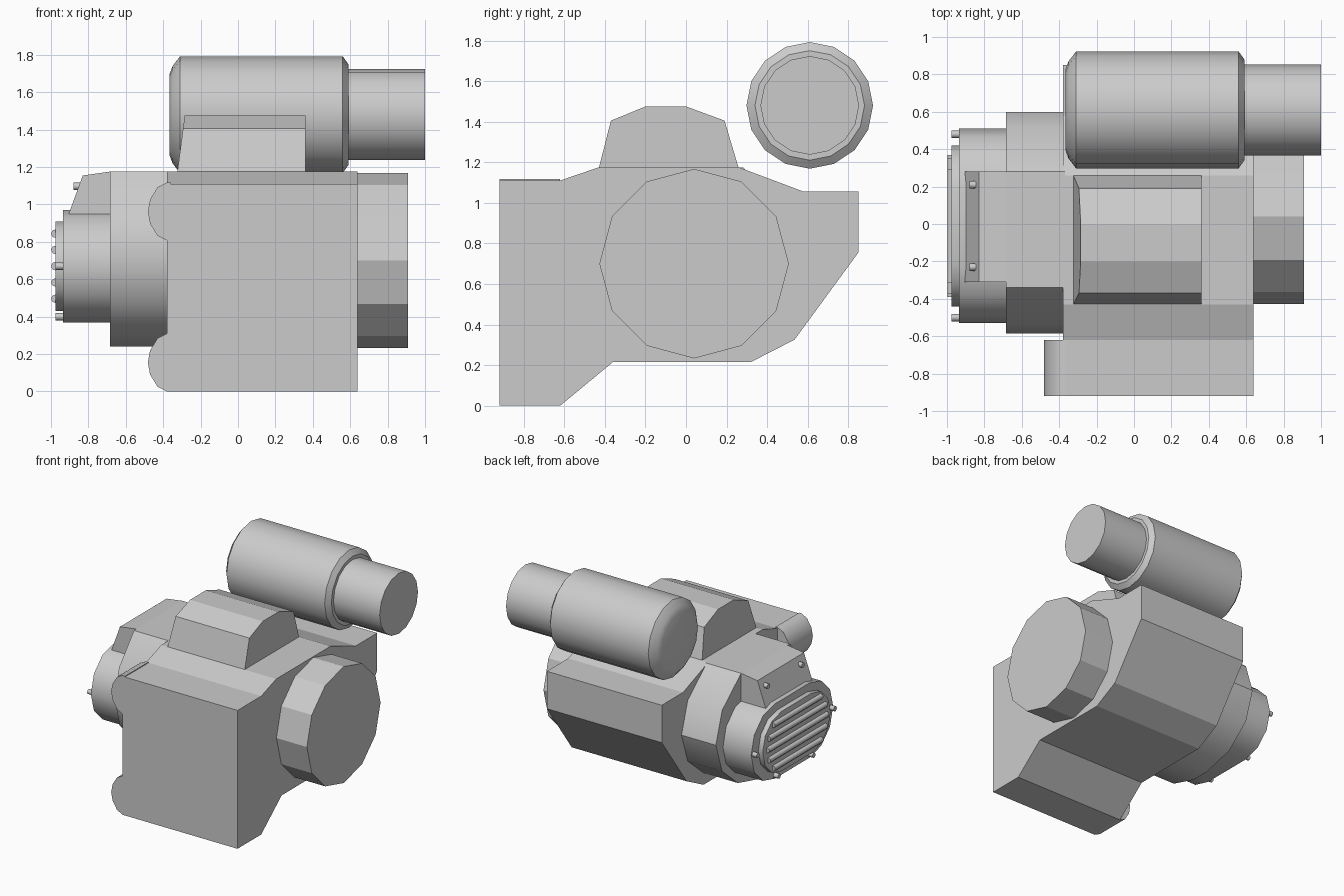
import bpy
import bmesh
from math import cos, sin, pi, radians, sqrt
from mathutils import Matrix

cube = bpy.data.objects.get("Cube")
if cube:
    bpy.data.objects.remove(cube, do_unlink=True)

grey = bpy.data.materials.new("plain grey")
grey.use_nodes = True
colour = (0.6, 0.6, 0.6, 1)
grey.diffuse_color = colour
grey.node_tree.nodes["Principled BSDF"].inputs["Base Color"].default_value = colour


def finish(name, bm, smooth=0):
    bmesh.ops.recalc_face_normals(bm, faces=bm.faces)
    mesh = bpy.data.meshes.new(name)
    bm.to_mesh(mesh)
    bm.free()
    mesh.materials.append(grey)
    obj = bpy.data.objects.new(name, mesh)
    bpy.context.collection.objects.link(obj)
    if smooth:
        bpy.ops.object.select_all(action="DESELECT")
        obj.select_set(True)
        bpy.context.view_layer.objects.active = obj
        bpy.ops.object.shade_smooth_by_angle(angle=radians(smooth))
    return obj


def prism(name, profile, a, b, axis="x", smooth=0, shift=None):
    """Extrude a profile along x (y, z points) or along y (x, z points)."""
    bm = bmesh.new()
    rings = []
    for t in (a, b):
        place = (lambda u, v: (t, u, v)) if axis == "x" else (lambda u, v: (u, t, v))
        rings.append([bm.verts.new(place(u, v)) for u, v in profile])
    for ring in rings:
        bm.faces.new(ring)
    n = len(profile)
    for i in range(n):
        j = (i + 1) % n
        bm.faces.new((rings[0][i], rings[0][j], rings[1][j], rings[1][i]))
    if shift:
        for v in rings[0]:
            v.co.x += shift(v.co.z)
    return finish(name, bm, smooth)


def lathe(name, profile, y, z, sides, smooth=0):
    """Revolve (x, radius) points around an axis parallel to x."""
    bm = bmesh.new()
    rings = [[bm.verts.new((x, y + r * cos(2 * pi * i / sides), z + r * sin(2 * pi * i / sides)))
              for i in range(sides)] for x, r in profile]
    for p, q in zip(rings, rings[1:]):
        for i in range(sides):
            j = (i + 1) % sides
            bm.faces.new((p[i], p[j], q[j], q[i]))
    bm.faces.new(rings[0])
    bm.faces.new(rings[-1])
    return finish(name, bm, smooth)


def stadium(half, r, y=-0.01, z=0.67, steps=6):
    """Oval with flat top and bottom and faceted round ends."""
    return [(y + side * (half + r * sin(pi * k / steps)), z + side * r * cos(pi * k / steps))
            for side in (1, -1) for k in range(steps + 1)]


# Main block with angled underside and shoulders
prism("main_body", [(-0.92, 0), (-0.62, 0), (-0.36, 0.215), (0.32, 0.215), (0.535, 0.325),
                    (0.85, 0.755), (0.85, 1.055), (0.58, 1.055), (0.26, 1.175),
                    (-0.43, 1.175), (-0.62, 1.11), (-0.92, 1.11)], -0.38, 0.64)

# Raised cover with a leaning end
prism("top_cover", [(-0.43, 1.17), (-0.37, 1.405), (-0.2, 1.475), (0, 1.475),
                    (0.19, 1.405), (0.26, 1.17)], -0.285, 0.36,
      shift=lambda z: -0.13 * (1.475 - z))

# Rounded lugs at the front corner
for label, z in (("lower", 0), ("upper", 0.807)):
    lug = [(-0.36, 0), (-0.38, 0), (-0.43, 0.025), (-0.47, 0.09), (-0.482, 0.155),
           (-0.47, 0.22), (-0.43, 0.285), (-0.38, 0.31), (-0.36, 0.31)]
    prism(label + "_lug", [(x, z + h) for x, h in lug], -0.919, -0.62, "y", 40)

# Side drum and overhead cylinder
lathe("side_drum", [(0.62, 0.467), (0.91, 0.467)], 0.04, 0.70, 12)
lathe("overhead_cylinder", [(-0.365, 0.22), (-0.35, 0.26), (-0.31, 0.312), (0.56, 0.312),
                            (0.59, 0.27), (0.59, 0.243), (1.0, 0.243)], 0.61, 1.48, 16, 35)

# Gear housing, end cap and grille plate
prism("gear_housing", [(-0.34, 1.175), (0.28, 1.175), (0.52, 0.97), (0.6, 0.72), (0.52, 0.48),
                       (0.32, 0.31), (0.05, 0.24), (-0.1, 0.24), (-0.34, 0.31),
                       (-0.52, 0.48), (-0.585, 0.72), (-0.53, 0.95)], -0.685, -0.37, smooth=35)
prism("end_cap", stadium(0.22, 0.3), -0.935, -0.66, smooth=35)
prism("grille_plate", stadium(0.19, 0.24), -0.975, -0.92, smooth=35)

# Sloped bridge above the cap
prism("bridge_cover", [(-0.67, 0.9), (-0.905, 0.95), (-0.83, 1.155), (-0.69, 1.175), (-0.67, 1.175)],
      -0.31, 0.28, "y")

# Grille bars
for k in range(-2, 3):
    dz = 0.087 * k
    half = 0.17 + sqrt(0.24 ** 2 - dz ** 2) - 0.03
    bm = bmesh.new()
    bmesh.ops.create_cone(bm, cap_ends=True, segments=10, radius1=0.022, radius2=0.022, depth=2 * half)
    bmesh.ops.transform(bm, verts=bm.verts, matrix=Matrix.Translation((-0.977, -0.01, 0.67 + dz))
                        @ Matrix.Rotation(pi / 2, 4, "X"))
    finish("grille_bar_%d" % (k + 3), bm, 50)

# Cap bolts and bridge bolts
bolts = [(-0.975, -0.5, 0.67), (-0.975, 0.48, 0.67)]
for y in (-0.23, 0.21):
    bolts += [(-0.975, y, 0.4), (-0.88, y, 1.097)]
for i, (x, y, z) in enumerate(bolts):
    lathe("bolt_%d" % (i + 1), [(x, 0.02), (x + 0.06, 0.02)], y, z, 8, 50)
